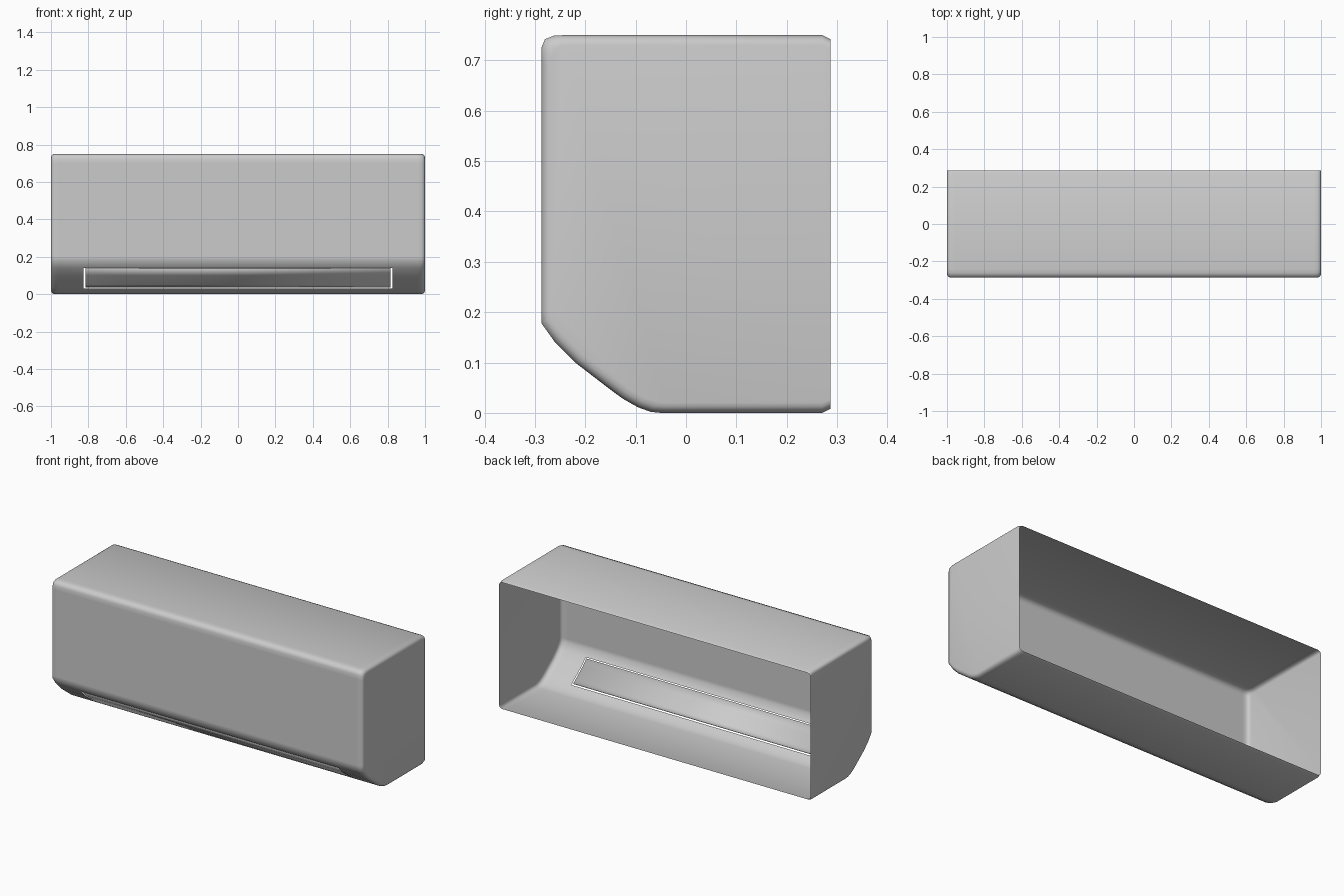
import bpy, bmesh

if "Cube" in bpy.data.objects:
    bpy.data.objects.remove(bpy.data.objects["Cube"])

BACK, DEPTH, MID = 0.287, 0.574, 0.375
SLOT, GAP = 0.826, 0.01

casing_mat = bpy.data.materials.new("light_grey_plastic")
casing_mat.use_nodes = True
grey = (0.6, 0.6, 0.6, 1)
casing_mat.diffuse_color = grey
casing_mat.node_tree.nodes["Principled BSDF"].inputs["Base Color"].default_value = grey


def finish(name, bm):
    """Turn a bmesh into a smooth shaded object."""
    mesh = bpy.data.meshes.new(name)
    bm.to_mesh(mesh)
    bm.free()
    mesh.materials.append(casing_mat)
    obj = bpy.data.objects.new(name, mesh)
    bpy.context.collection.objects.link(obj)
    bpy.ops.object.select_all(action="DESELECT")
    obj.select_set(True)
    bpy.context.view_layer.objects.active = obj
    bpy.ops.object.shade_smooth_by_angle(angle=1.0)
    return obj


def loft(bm, rings, skip=None):
    """Join neighbouring rings of vertices with quads."""
    for i in range(len(rings) - 1):
        for j in range(len(rings[i]) - 1):
            if skip and skip(i, j):
                continue
            a, b = rings[i], rings[i + 1]
            bm.faces.new((a[j], a[j + 1], b[j + 1], b[j]))


# Side profile from the top back edge, over the front, to the bottom back edge
profile = [(BACK, 0.742), (0.27, 0.75), (-0.24, 0.75), (-0.262, 0.749),
           (-0.28, 0.742), (-BACK, 0.725), (-BACK, 0.7), (-BACK, 0.2),
           (-BACK, 0.178), (-0.26, 0.14), (-0.22, 0.1), (-0.128, 0.03),
           (-0.12, 0.025), (-0.095, 0.011), (-0.07, 0.002), (-0.05, 0),
           (0.27, 0), (BACK, 0.008)]
slot_top, slot_bottom = 9, 11

# Casing: lofted open-backed shell with rounded ends and an outlet slot
half = [(SLOT, 0), (0.96, 0), (0.98, 0), (0.993, 0.005), (0.998, 0.012), (1, 0.02)]
stations = [(-x, inset) for x, inset in reversed(half)] + half
bm = bmesh.new()
rings = []
for x, inset in stations:
    rings.append([bm.verts.new((x, BACK - (BACK - y) * (1 - inset / DEPTH),
                                MID + (z - MID) * (1 - inset / MID)))
                  for y, z in profile])
middle = len(half) - 1
loft(bm, rings, lambda i, j: i == middle and slot_top <= j < slot_bottom)
bm.faces.new(rings[0])
bm.faces.new(rings[-1])
bmesh.ops.recalc_face_normals(bm, faces=bm.faces)
# The upper front points outward toward -y
front = min(bm.faces, key=lambda f: f.calc_center_median().y)
if front.normal.y > 0:
    bmesh.ops.reverse_faces(bm, faces=bm.faces)
finish("casing", bm)

# Outlet flap: thin panel that fills the slot, leaving a narrow gap
flap_profile = [(-0.255, 0.135), (-0.22, 0.1), (-0.155, 0.05), (-0.135, 0.035)]
bm = bmesh.new()
rings = [[bm.verts.new((x, y, z)) for y, z in flap_profile]
         for x in (GAP - SLOT, SLOT - GAP)]
loft(bm, rings)
bmesh.ops.recalc_face_normals(bm, faces=bm.faces)
bm.faces.ensure_lookup_table()
if bm.faces[0].normal.y > 0:
    bmesh.ops.reverse_faces(bm, faces=bm.faces)
flap = finish("outlet_flap", bm)
thickness = flap.modifiers.new("thickness", "SOLIDIFY")
thickness.thickness = 0.006
thickness.offset = -1
